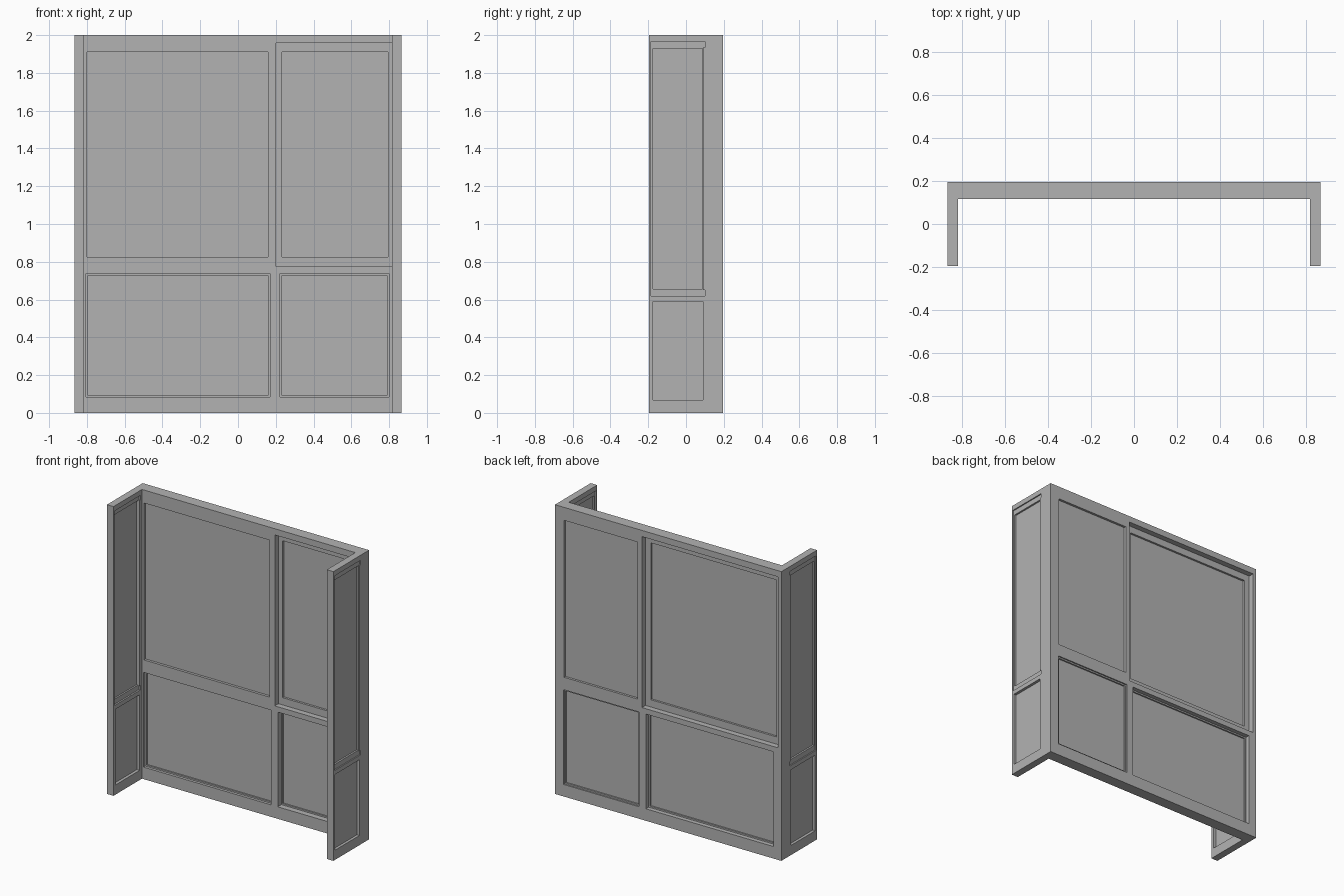
import bpy, bmesh

if "Cube" in bpy.data.objects:
    bpy.data.objects.remove(bpy.data.objects["Cube"])

grey = bpy.data.materials.new("dark_grey")
grey.diffuse_color = (0.45, 0.45, 0.45, 1)
grey.use_nodes = True
grey.node_tree.nodes["Principled BSDF"].inputs["Base Color"].default_value = grey.diffuse_color


def panel(name, axis, span, rect, holes=(), mirror=False):
    """Flat slab across `span` on `axis` (x or y), outline rect=(u0,u1,z0,z1), with rectangular holes."""
    rects = [rect, *holes]
    us = sorted({u for r in rects for u in r[:2]})
    zs = sorted({z for r in rects for z in r[2:]})
    mid = (span[0] + span[1]) / 2
    bm = bmesh.new()
    grid = [[bm.verts.new((mid, u, z) if axis == 'x' else (u, mid, z)) for z in zs] for u in us]
    for i in range(len(us) - 1):
        for j in range(len(zs) - 1):
            cu, cz = (us[i] + us[i + 1]) / 2, (zs[j] + zs[j + 1]) / 2
            if not any(h[0] < cu < h[1] and h[2] < cz < h[3] for h in holes):
                bm.faces.new((grid[i][j], grid[i + 1][j], grid[i + 1][j + 1], grid[i][j + 1]))
    bmesh.ops.delete(bm, geom=[v for v in bm.verts if not v.link_faces], context='VERTS')
    me = bpy.data.meshes.new(name)
    bm.to_mesh(me)
    bm.free()
    me.materials.append(grey)
    ob = bpy.data.objects.new(name, me)
    bpy.context.collection.objects.link(ob)
    sol = ob.modifiers.new("thickness", 'SOLIDIFY')
    sol.thickness = span[1] - span[0]
    sol.offset = 0
    if mirror:
        ob.modifiers.new("mirror", 'MIRROR')
    return ob


def grow(r, d):
    return (r[0] - d, r[1] + d, r[2] - d, r[3] + d)


def glazed(name, axis, frame_span, glass_span, outer, inner, mirror=False):
    """Rectangular frame with a pane let into it."""
    panel(name + "_frame", axis, frame_span, outer, [inner], mirror)
    panel(name + "_glass", axis, glass_span, grow(inner, 0.003), mirror=mirror)


# Back wall frame: one wide sliding-window opening over two fixed lights
upper = (-0.84, 0.84, 0.775, 1.957)
low_left = (-0.805, 0.17, 0.083, 0.738)
low_right = (0.223, 0.80, 0.083, 0.738)
panel("back_wall_frame", 'y', (0.116, 0.195), (-0.866, 0.866, 0, 2), [upper, low_left, low_right])

# Sliding sashes: left runs in the front track, right in the back track
glazed("left_sash", 'y', (0.116, 0.156), (0.134, 0.142),
       (-0.84, 0.20, 0.775, 1.957), (-0.80, 0.16, 0.825, 1.91))
glazed("right_sash", 'y', (0.156, 0.195), (0.171, 0.179),
       (0.20, 0.84, 0.775, 1.957), (0.233, 0.795, 0.825, 1.91))

# Fixed lower lights with thin glazing beads
glazed("lower_left_bead", 'y', (0.135, 0.165), (0.145, 0.155), low_left, grow(low_left, -0.01))
glazed("lower_right_bead", 'y', (0.156, 0.186), (0.166, 0.176), low_right, grow(low_right, -0.01))

# Side returns, mirrored left and right; the upper opening has a small notch at each rail end
side_up = (-0.185, 0.10, 0.62, 1.965)
side_low = (-0.175, 0.09, 0.067, 0.59)
side_holes = [(-0.185, 0.09, 0.62, 1.965), (0.09, 0.10, 0.62, 0.65), (0.09, 0.10, 1.935, 1.965), side_low]
panel("side_wall_frame", 'x', (0.816, 0.866), (-0.195, 0.116, 0, 2), side_holes, True)
glazed("side_sash", 'x', (0.827, 0.858), (0.838, 0.846),
       side_up, (-0.175, 0.088, 0.655, 1.93), True)
panel("side_lower_glass", 'x', (0.837, 0.847), grow(side_low, 0.003), mirror=True)
